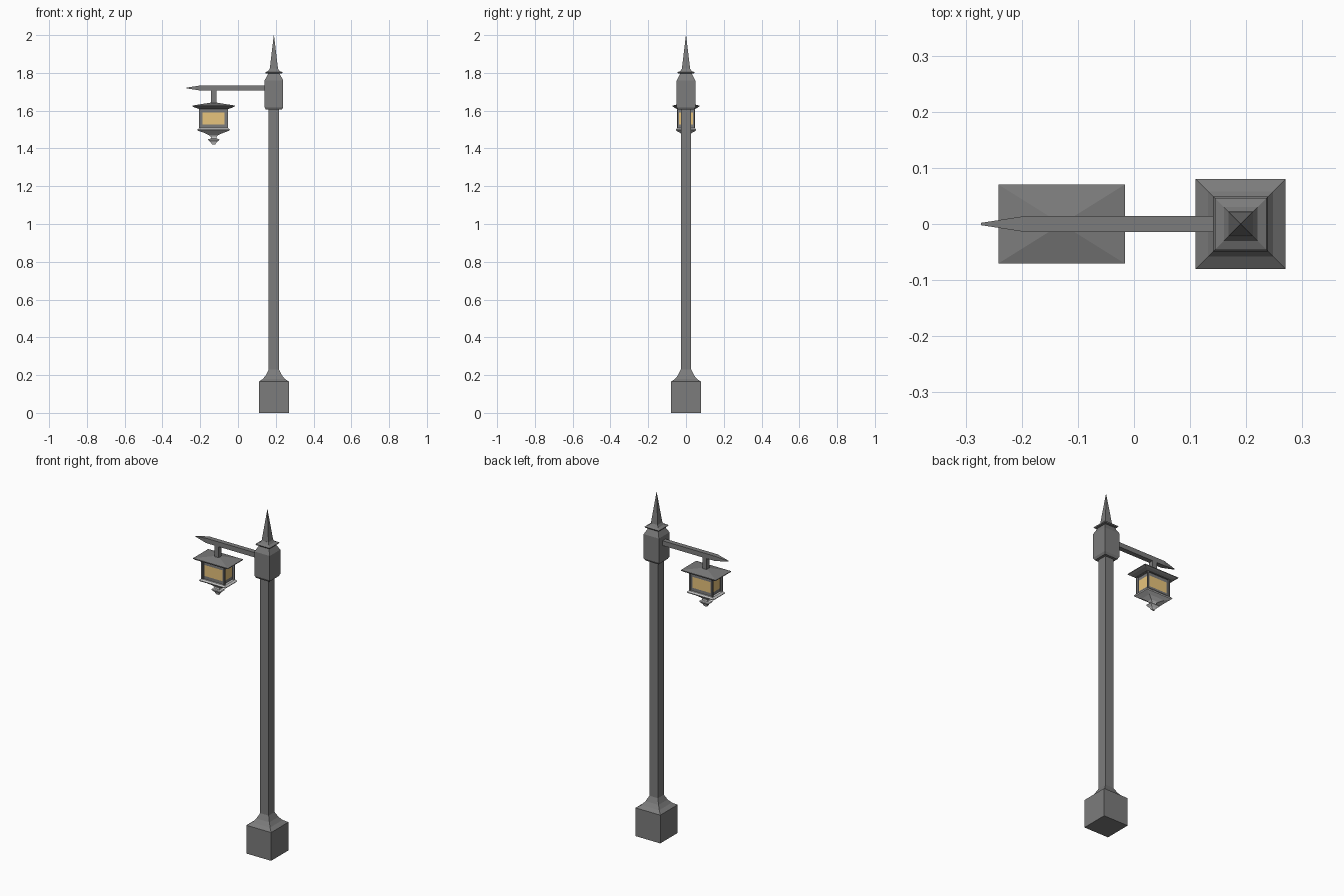
import bpy, bmesh
from mathutils import Matrix

if "Cube" in bpy.data.objects:
    bpy.data.objects.remove(bpy.data.objects["Cube"])

POST_X, LAMP_X = 0.19, -0.129
STRETCH = 1.6  # lantern is wider in x than in y


def make_object(name, bm):
    bmesh.ops.recalc_face_normals(bm, faces=bm.faces)
    mesh = bpy.data.meshes.new(name)
    bm.to_mesh(mesh)
    bm.free()
    obj = bpy.data.objects.new(name, mesh)
    bpy.context.collection.objects.link(obj)
    return obj


def square_loft(name, profile, x=0, sx=1.0, matrix=None):
    """Stack square sections given as (half width, height)."""
    bm = bmesh.new()
    rings = []
    for h, z in profile:
        rings.append([bm.verts.new((x + i * h * sx, j * h, z))
                      for i, j in ((-1, -1), (1, -1), (1, 1), (-1, 1))])
    for a, b in zip(rings, rings[1:]):
        for k in range(4):
            n = (k + 1) % 4
            bm.faces.new((a[k], a[n], b[n], b[k]))
    bm.faces.new(rings[0][::-1])
    bm.faces.new(rings[-1])
    if matrix:
        bm.transform(matrix)
    return make_object(name, bm)


# Post: plinth, curved flare and shaft
square_loft("post", [(0.08, 0), (0.08, 0.165), (0.058, 0.18), (0.042, 0.2),
                     (0.0275, 0.23), (0.0275, 1.615)], POST_X)

# Post head with collar and spire
square_loft("post_head", [(0.042, 1.605), (0.049, 1.618), (0.049, 1.76),
                          (0.03, 1.797), (0.03, 1.803)], POST_X)
square_loft("collar", [(0.043, 1.797), (0.046, 1.803), (0.03, 1.81),
                       (0.022, 1.822)], POST_X)
square_loft("spire", [(0.022, 1.82), (0.0005, 2.0)], POST_X)

# Arm: a square bar turned to run along -x, with a pointed end
along_arm = Matrix.Translation((POST_X, 0, 1.72)) @ Matrix.Rotation(-1.5707963, 4, 'Y')
square_loft("arm", [(0.014, 0.03), (0.014, 0.385), (0.002, 0.463)], matrix=along_arm)

# Lantern hanger and roof
square_loft("hanger", [(0.014, 1.63), (0.014, 1.715)], LAMP_X)
square_loft("lantern_roof", [(0.05, 1.61), (0.063, 1.617), (0.0705, 1.623),
                             (0.0705, 1.627), (0.012, 1.642)], LAMP_X, STRETCH)

# Lantern body with recessed glass on all four sides
bm = bmesh.new()
bmesh.ops.create_cube(bm, size=1)
bm.transform(Matrix.Diagonal((0.096, 0.096, 0.112, 1)))
sides = [f for f in bm.faces if abs(f.normal.z) < 0.5]
for thickness, depth in ((0.008, 0), (0.0005, -0.008), (0.008, 0)):
    bmesh.ops.inset_individual(bm, faces=sides, thickness=thickness, depth=depth)
for f in sides:
    f.material_index = 1
    # leave a taller band of frame above and below the glass
    for v in f.verts:
        v.co.z = 0.032 if v.co.z > 0 else -0.032
bm.transform(Matrix.Translation((LAMP_X, 0, 1.558)) @ Matrix.Diagonal((STRETCH, 1, 1, 1)))
body = make_object("lantern_body", bm)
for name, colour in (("metal", (0.2, 0.2, 0.2, 1)), ("glass", (0.8, 0.55, 0.2, 1))):
    mat = bpy.data.materials.new(name)
    mat.diffuse_color = colour
    mat.use_nodes = True
    mat.node_tree.nodes["Principled BSDF"].inputs["Base Color"].default_value = mat.diffuse_color
    body.data.materials.append(mat)
for obj in bpy.data.objects:
    if obj != body:
        obj.data.materials.append(bpy.data.materials["metal"])

# Lantern floor flange, neck and bottom finial
square_loft("lantern_floor", [(0.0095, 1.462), (0.015, 1.47), (0.032, 1.483),
                              (0.052, 1.494), (0.054, 1.5), (0.048, 1.508)],
            LAMP_X, STRETCH)
square_loft("finial", [(0.005, 1.42), (0.01, 1.433), (0.019, 1.445), (0.0175, 1.45),
                       (0.0095, 1.452), (0.0095, 1.47)], LAMP_X, STRETCH)
